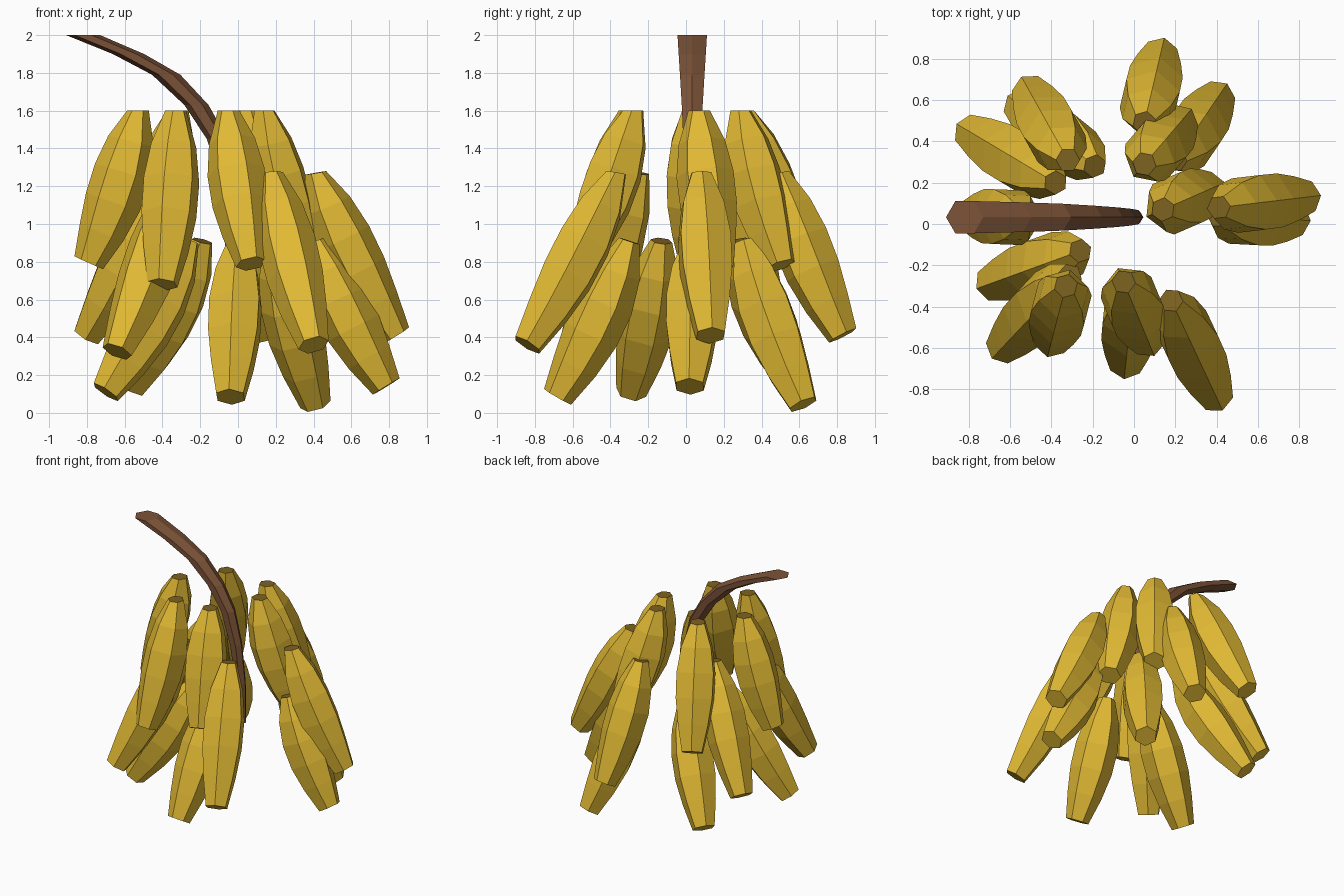
import bpy, bmesh, math
from mathutils import Vector

cube = bpy.data.objects.get("Cube")
if cube:
    bpy.data.objects.remove(cube, do_unlink=True)


def make_material(name, color):
    mat = bpy.data.materials.new(name)
    mat.use_nodes = True
    mat.diffuse_color = (*color, 1)
    mat.node_tree.nodes["Principled BSDF"].inputs["Base Color"].default_value = (*color, 1)
    return mat


yellow = make_material("ripe yellow", (0.75, 0.485, 0.034))
olive = make_material("dark olive", (0.21, 0.125, 0.015))
brown = make_material("stem brown", (0.205, 0.088, 0.04))
SIDES = 6


def loft(name, rings, materials):
    """Skin a list of (centre, axis_u, axis_v, radius) rings and cap both ends.
    The first cap takes the last material, everything else the first."""
    bm = bmesh.new()
    loops = []
    for centre, u, v, radius in rings:
        angles = [math.tau * k / SIDES for k in range(SIDES)]
        loops.append([bm.verts.new(centre + radius * (u * math.cos(a) + v * math.sin(a)))
                      for a in angles])
    for a, b in zip(loops, loops[1:]):
        for k in range(SIDES):
            n = (k + 1) % SIDES
            bm.faces.new((a[k], a[n], b[n], b[k]))
    bm.faces.new(loops[0]).material_index = len(materials) - 1
    bm.faces.new(loops[-1])
    bmesh.ops.recalc_face_normals(bm, faces=bm.faces)
    mesh = bpy.data.meshes.new(name)
    bm.to_mesh(mesh)
    bm.free()
    for mat in materials:
        mesh.materials.append(mat)
    obj = bpy.data.objects.new(name, mesh)
    bpy.context.collection.objects.link(obj)


# Plump profile of one fruit: position along the axis and radius
PROFILE = [(0, 0.058), (0.2, 0.124), (0.4, 0.153), (0.6, 0.151), (0.8, 0.124), (1, 0.083)]
UP = Vector((0, 0, 1))


def fruit(name, top, tip, tilt):
    """Six-sided fruit curving outward from a slightly tilted top to a steeper tip."""
    top, tip = Vector(top), Vector(tip)
    out = Vector((tip.x - top.x, tip.y - top.y, 0)).normalized()
    side = UP.cross(out)
    bend = (top + tip) / 2 - out * 0.05
    rings = []
    for t, radius in PROFILE:
        centre = top * (1 - t) ** 2 + bend * 2 * t * (1 - t) + tip * t * t
        along = (bend - top).lerp(tip - bend, t)
        angle = math.atan2(along.dot(out), -along.z) if t else tilt
        u = out * math.cos(angle) + UP * math.sin(angle)
        rings.append((centre, u, side, radius))
    loft(name, rings, [yellow, olive])


# Three tiers: height and tilt of the tops, then top (x, y) and tip (x, y, z) of each fruit
TIERS = {
    "upper": (1.6, 0, [
        ((0.14, 0.07), (0.37, 0.17, 0.76)),
        ((0.05, 0.29), (0.23, 0.50, 0.78)),
        ((-0.32, 0.31), (-0.51, 0.65, 0.75)),
        ((-0.53, 0.03), (-0.79, 0.04, 0.795)),
        ((-0.33, -0.30), (-0.40, -0.57, 0.68)),
        ((-0.05, -0.28), (0.07, -0.57, 0.79)),
    ]),
    "middle": (1.27, 10, [
        ((0.41, 0.08), (0.835, 0.13, 0.41)),
        ((0.05, 0.49), (0.13, 0.83, 0.41)),
        ((-0.38, 0.20), (-0.80, 0.45, 0.41)),
        ((-0.31, -0.25), (-0.64, -0.60, 0.325)),
        ((0.18, -0.37), (0.40, -0.84, 0.36)),
    ]),
    "lower": (0.91, 18, [
        ((0.41, 0.04), (0.785, 0.02, 0.14)),
        ((0.20, 0.31), (0.41, 0.62, 0.045)),
        ((-0.19, 0.28), (-0.56, 0.58, 0.14)),
        ((-0.26, -0.13), (-0.70, -0.29, 0.11)),
        ((0.0, -0.30), (-0.04, -0.68, 0.085)),
    ]),
}
for tier, (height, tilt, fruits) in TIERS.items():
    for i, (top, tip) in enumerate(fruits, 1):
        fruit(f"{tier}_banana_{i}", (*top, height), tip, math.radians(tilt))

# Curved stem: level hexagon rings swept sideways as (x, z, radius)
STEM = [(0.015, 0.6, 0.03), (0.0, 0.9, 0.04), (-0.04, 1.2, 0.047), (-0.11, 1.45, 0.055),
        (-0.22, 1.63, 0.064), (-0.38, 1.79, 0.075), (-0.58, 1.9, 0.083), (-0.82, 2.0, 0.09)]
X, Y = Vector((1, 0, 0)), Vector((0, 1, 0))
loft("stem", [(Vector((x, 0.033, z)), X, Y, r) for x, z, r in STEM], [brown])
